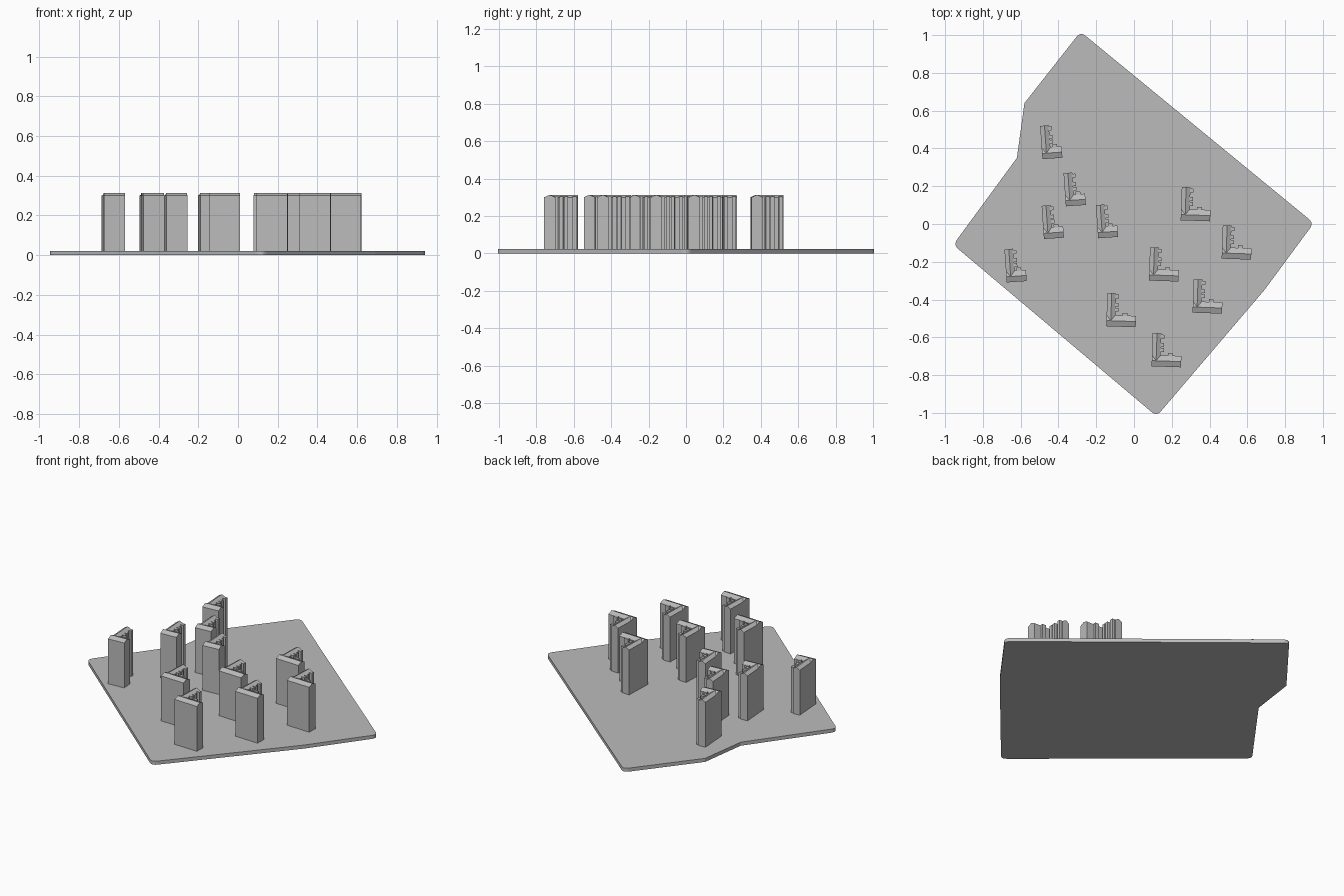
import bpy, bmesh
from math import radians
from mathutils import Matrix, Vector

if "Cube" in bpy.data.objects:
    bpy.data.objects.remove(bpy.data.objects["Cube"])

BASE_TOP, EAVES, RIDGE = 0.022, 0.3, 0.313

grey = bpy.data.materials.new("concrete grey")
grey.use_nodes = True
colour = (0.5, 0.5, 0.5, 1)
grey.diffuse_color = colour
grey.node_tree.nodes["Principled BSDF"].inputs["Base Color"].default_value = colour


def finish(bm, name):
    bmesh.ops.recalc_face_normals(bm, faces=bm.faces)
    mesh = bpy.data.meshes.new(name)
    bm.to_mesh(mesh)
    bm.free()
    mesh.materials.append(grey)
    obj = bpy.data.objects.new(name, mesh)
    bpy.context.collection.objects.link(obj)
    return obj


def prism(bm, profile, direction):
    """Extrude a closed profile along a direction."""
    face = bm.faces.new([bm.verts.new(p) for p in profile])
    new = bmesh.ops.extrude_face_region(bm, geom=[face])["geom"]
    bmesh.ops.translate(bm, vec=direction,
                        verts=[v for v in new if isinstance(v, bmesh.types.BMVert)])


def rounded(point, before, after, r=0.035, steps=5):
    """Round one corner with a short quadratic arc."""
    p = Vector(point)
    a = p + (Vector(before) - p).normalized() * r
    b = p + (Vector(after) - p).normalized() * r
    ts = [i / steps for i in range(steps + 1)]
    return [a * (1 - t) ** 2 + p * 2 * t * (1 - t) + b * t * t for t in ts]


# Site plate: outline corners with a flag for the rounded ones
corners = [((-0.283, 1.018), 1), ((-0.58, 0.64), 0), ((-0.62, 0.35), 0),
           ((-0.957, -0.11), 1), ((0.12, -1.018), 1), ((0.69, -0.35), 0),
           ((0.952, 0.005), 1)]
outline = []
for i, (p, is_round) in enumerate(corners):
    before, after = corners[i - 1][0], corners[(i + 1) % len(corners)][0]
    outline += rounded(p, before, after) if is_round else [Vector(p)]
bm = bmesh.new()
prism(bm, [(p.x, p.y, 0) for p in outline], (0, 0, BASE_TOP))
finish(bm, "site_plate")


def gable(across, lo, hi):
    """House-shaped cross-section; across maps (offset, z) to a point."""
    return [across(lo, 0.01), across(hi, 0.01), across(hi, EAVES),
            across((lo + hi) / 2, RIDGE), across(lo, EAVES)]


def tower(name, x, y, width, turn):
    """L-plan tower with gabled wings and bays on the inner walls."""
    depth, wing, leg = 0.176, 0.06, 0.046
    bm = bmesh.new()
    # front wing, running along x
    prism(bm, gable(lambda o, z: (0, o, z), 0, wing), (width, 0, 0))
    # rear wing, running along y
    prism(bm, gable(lambda o, z: (o, wing / 2, z), 0, leg), (0, depth - wing / 2, 0))
    # bays on the rear wing, then on the front wing
    bays = [(leg, cy, 0.016, 0.017) for cy in (0.082, 0.108, 0.152)]
    bays += [(width * 0.56, wing, 0.022, 0.014)]
    for bx, by, bw, bd in bays:
        floor = [(bx - 0.003, by - 0.003), (bx + bw, by - 0.003),
                 (bx + bw, by + bd), (bx - 0.003, by + bd)]
        prism(bm, [(px, py, 0.01) for px, py in floor], (0, 0, EAVES - 0.005))
    # centre the plan, then turn and place it
    bmesh.ops.translate(bm, verts=bm.verts, vec=(-width / 2, -depth / 2, 0))
    obj = finish(bm, name)
    obj.matrix_world = Matrix.Translation((x, y, 0)) @ Matrix.Rotation(radians(turn), 4, "Z")


# Towers by plan centre
narrow = [(-0.438, 0.435), (-0.314, 0.185), (-0.43, 0.012), (-0.143, 0.016), (-0.627, -0.218)]
wide = [(0.328, 0.105), (0.545, -0.098), (0.16, -0.214), (0.391, -0.384),
        (-0.066, -0.456), (0.174, -0.668)]
for i, (x, y) in enumerate(narrow):
    tower(f"narrow_tower_{i + 1}", x, y, 0.106, 4)
for i, (x, y) in enumerate(wide):
    tower(f"wide_tower_{i + 1}", x, y, 0.156, -2)
